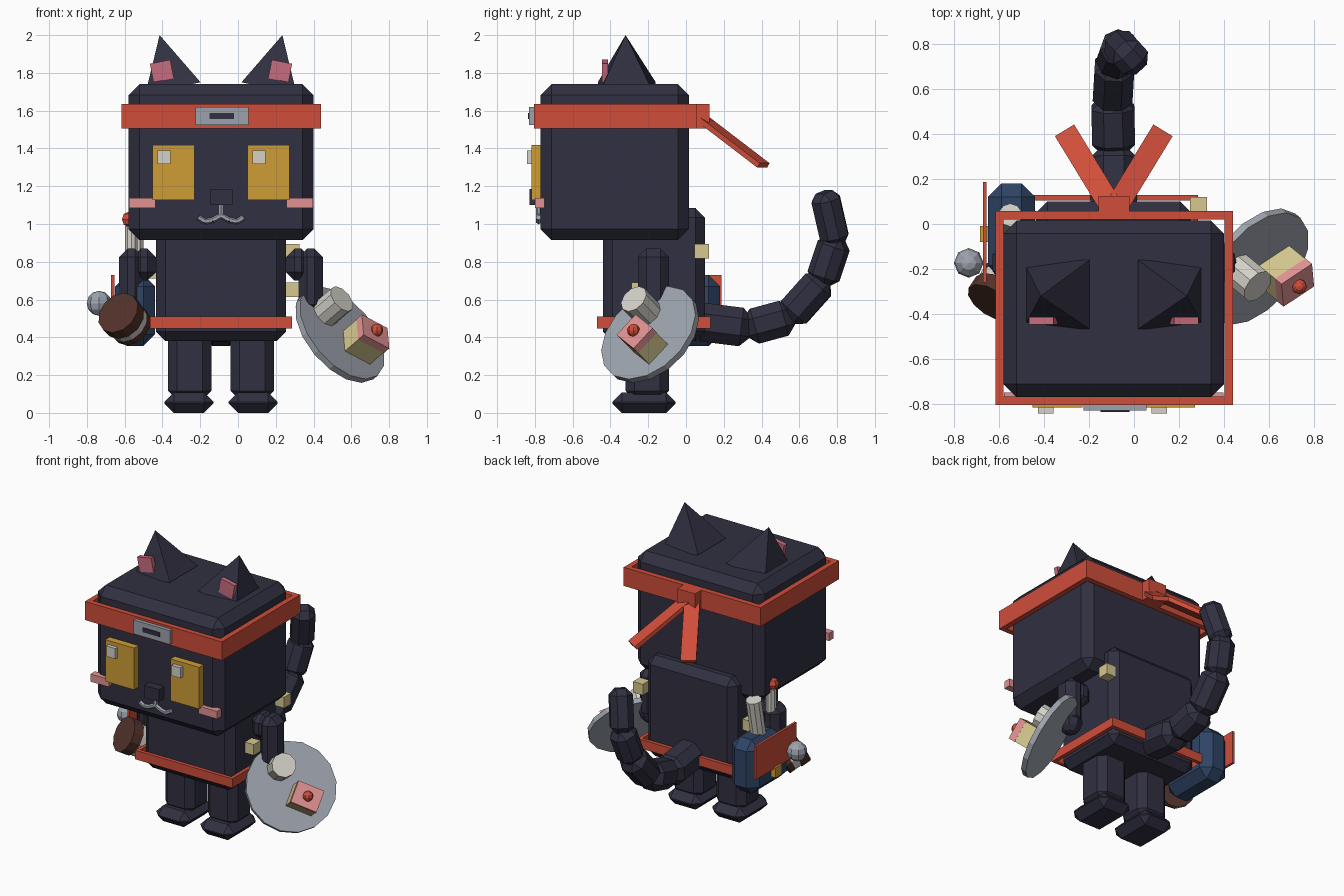
import bpy, bmesh, math
from mathutils import Vector, Matrix

if "Cube" in bpy.data.objects:
    bpy.data.objects.remove(bpy.data.objects["Cube"])

CX = -0.09  # symmetry plane of the figure


def mat(name, r, g, b):
    m = bpy.data.materials.new(name)
    m.diffuse_color = (r, g, b, 1)
    m.use_nodes = True
    m.node_tree.nodes["Principled BSDF"].inputs["Base Color"].default_value = m.diffuse_color
    return m


DARK = mat("dark fur", .030, .029, .052)
RED = mat("red cloth", .63, .075, .042)
GOLD = mat("gold", .62, .34, .036)
ROSE = mat("ear pink", .58, .15, .21)
PINK = mat("light pink", .76, .29, .29)
GREY = mat("steel grey", .34, .37, .42)
WHITE = mat("off white", .66, .64, .58)
CREAM = mat("cream", .68, .58, .28)
BLUE = mat("navy blue", .028, .058, .13)
BROWN = mat("brown", .085, .032, .023)


def finish(name, bm, m):
    bmesh.ops.recalc_face_normals(bm, faces=bm.faces)
    me = bpy.data.meshes.new(name)
    bm.to_mesh(me)
    bm.free()
    me.materials.append(m)
    ob = bpy.data.objects.new(name, me)
    bpy.context.collection.objects.link(ob)
    return ob


def block(name, m, size, matrix, bevel=0):
    bm = bmesh.new()
    bmesh.ops.create_cube(bm, size=1, matrix=Matrix.Diagonal((*size, 1)))
    if bevel:
        bmesh.ops.bevel(bm, geom=bm.edges[:], offset=bevel, segments=1, affect='EDGES')
    bm.transform(matrix)
    return finish(name, bm, m)


def box(name, m, x, y, z, bevel=0):
    """Axis-aligned box from (min, max) ranges."""
    c = Vector([(r[0] + r[1]) / 2 for r in (x, y, z)])
    return block(name, m, [r[1] - r[0] for r in (x, y, z)], Matrix.Translation(c), bevel)


def mirrored(r):
    return (2 * CX - r[1], 2 * CX - r[0])


def pair(name, m, x, y, z, bevel=0):
    box("left_" + name, m, x, y, z, bevel)
    box("right_" + name, m, mirrored(x), y, z, bevel)


def along(a, b):
    """Frame centred between a and b with local z running a to b."""
    a, b = Vector(a), Vector(b)
    return Matrix.Translation((a + b) / 2) @ (b - a).to_track_quat('Z', 'Y').to_matrix().to_4x4()


def rod(name, m, a, b, r1, r2=None, n=10):
    bm = bmesh.new()
    bmesh.ops.create_cone(bm, cap_ends=True, segments=n, radius1=r1,
                          radius2=r1 if r2 is None else r2,
                          depth=(Vector(b) - Vector(a)).length, matrix=along(a, b))
    return finish(name, bm, m)


def ball(name, m, c, r, u=8, v=6):
    bm = bmesh.new()
    bmesh.ops.create_uvsphere(bm, u_segments=u, v_segments=v, radius=r,
                              matrix=Matrix.Translation(c))
    return finish(name, bm, m)


def ring(name, m, x, y, z, t):
    """Square band, hollow in the middle."""
    bm = bmesh.new()
    loops = []
    for d, h in ((0, z[0]), (0, z[1]), (t, z[1]), (t, z[0])):
        pts = [(x[0] + d, y[0] + d), (x[1] - d, y[0] + d), (x[1] - d, y[1] - d), (x[0] + d, y[1] - d)]
        loops.append([bm.verts.new((*p, h)) for p in pts])
    for i in range(4):
        a, b = loops[i], loops[(i + 1) % 4]
        for j in range(4):
            k = (j + 1) % 4
            bm.faces.new((a[j], a[k], b[k], b[j]))
    return finish(name, bm, m)


# Head and body
box("head", DARK, (-.58, .40), (-.77, .015), (.915, 1.74), .058)
box("body", DARK, (-.435, .255), (-.44, .10), (.38, 1.085), .05)
ring("belt", RED, (-.465, .285), (-.47, .13), (.447, .51), .025)

# Legs and feet
pair("leg", DARK, (-.37, -.14), (-.32, -.09), (.07, .44), .047)
pair("foot", DARK, (-.39, -.13), (-.39, -.055), (0, .108), .05)

# Arms: shoulder, arm, hand
for side, s in (("left", -1), ("right", 1)):
    def mx(d):
        return CX + s * d
    box(side + "_shoulder", DARK, sorted((mx(.345), mx(.47))), (-.25, -.095), (.70, .87), .045)
    box(side + "_arm", DARK, sorted((mx(.41), mx(.54))), (-.255, -.09), (.53, .87), .045)
    ball(side + "_hand", DARK, (mx(.475), -.17, .56), .08)

# Ears: leaning pyramids with pink patches
for side, s in (("left", -1), ("right", 1)):
    bm = bmesh.new()
    base = [bm.verts.new((CX + s * d, y, z)) for d, y, z in
            ((.40, -.17, 1.69), (.108, -.16, 1.75), (.108, -.467, 1.75), (.40, -.46, 1.69))]
    tip = bm.verts.new((CX + s * .325, -.32, 2.0))
    bm.faces.new(base)
    for i in range(4):
        bm.faces.new((base[i], base[(i + 1) % 4], tip))
    finish(side + "_ear", bm, DARK)
    block(side + "_inner_ear", ROSE, (.11, .032, .10),
          Matrix.Translation((CX + s * .313, -.43, 1.81)) @ Matrix.Rotation(s * math.radians(11), 4, 'Y'))

# Face
pair("eye", GOLD, (-.452, -.23), (-.817, -.76), (1.126, 1.417))
for side, x in (("left", -.426), ("right", .077)):
    box(side + "_eye_glint", WHITE, (x, x + .069), (-.843, -.81), (1.317, 1.39))
pair("cheek", PINK, (-.578, -.437), (-.80, -.75), (1.084, 1.137))
box("nose", DARK, (-.146, -.03), (-.828, -.76), (1.10, 1.185))
mouth = [(0, 1.10), (0, 1.045), (.045, 1.02), (.085, 1.013), (.12, 1.035)]
for s in (-1, 1):
    for i in range(len(mouth) - 1):
        (xa, za), (xb, zb) = mouth[i], mouth[i + 1]
        rod("mouth_line", GREY, (CX + s * xa, -.78, za), (CX + s * xb, -.78, zb), .015, n=6)

# Headband with plate, knot and two tails
ring("headband", RED, (-.617, .44), (-.805, .058), (1.505, 1.635), .037)
box("headband_plate", GREY, (-.225, .055), (-.83, -.80), (1.523, 1.62))
box("plate_slot", DARK, (-.15, -.02), (-.836, -.825), (1.557, 1.587))
box("headband_knot", RED, (-.158, -.02), (.05, .125), (1.505, 1.635))
for s in (-1, 1):
    a, b = Vector((CX + s * .02, .09, 1.555)), Vector((CX + s * .215, .41, 1.31))
    d = (b - a).normalized()
    w = d.cross(Vector((0, 0, 1))).normalized()
    R = Matrix((w, d.cross(w), d)).transposed().to_4x4()
    block("headband_tail", RED, (.10, .028, (b - a).length), Matrix.Translation((a + b) / 2) @ R)

# Tail: chain of chamfered segments
path = [(-.09, .05, .485), (-.09, .33, .45), (-.095, .55, .51), (-.085, .72, .70),
        (-.06, .79, .91), (-.01, .735, 1.15)]
for i in range(5):
    a, b = Vector(path[i]), Vector(path[i + 1])
    w = .205 - .014 * i
    ext = (b - a).normalized() * (.02 if i < 4 else 0)
    block("tail_segment", DARK, (w, w, (b - a).length + .04), along(a - ext, b + ext), w * .28)

# Cream cubes on the body
for x, y, z in ((.287, .083, .855), (.285, -.25, .652), (-.465, -.04, .75)):
    box("cream_cube", CREAM, (x - .038, x + .038), (y - .038, y + .038), (z - .038, z + .038))

# Side bag with flap, button and contents
box("bag", BLUE, (-.65, -.44), (-.245, .18), (.355, .73), .06)
box("bag_flap", RED, (-.672, -.655), (-.26, .187), (.50, .73))
box("bag_button", GOLD, (-.685, -.65), (-.08, -.01), (.44, .51))
rod("paper_roll", WHITE, (-.55, -.03, .62), (-.55, .04, .97), .052)
rod("candle", WHITE, (-.565, -.13, .62), (-.565, -.13, .99), .035)
ball("candle_tip", RED, (-.58, -.13, 1.025), .04, 6, 4)

# Banded brown roll held in the left hand, with a round knob
a = Vector((-.48, -.73, .48)).normalized()
end = Vector((-.635, -.35, .53))
for name, m, d0, d1, r in (("roll_front", BROWN, 0, .07, .12), ("roll_band", WHITE, .07, .115, .112),
                           ("roll_back", BROWN, .115, .155, .112)):
    rod(name, m, end - a * d1, end - a * d0, r, n=12)
ball("roll_knob", GREY, (-.735, -.173, .58), .066)

# Tilted plate in the right hand with a roll and a cake
n = Vector((.64, -.53, .55)).normalized()
c = Vector((.54, -.19, .415))
rod("plate", GREY, c - n * .018, c + n * .018, .295, n=16)
p = Vector((.505, -.24, .565))
rod("plate_roll", WHITE, p - n * .07, p + n * .07, .08)
u = Vector((.15, .1, -.08))
u = (u - n * u.dot(n)).normalized()
R = Matrix((u, n.cross(u), n)).transposed().to_4x4()
top = Vector((.735, -.278, .437))
block("cake", CREAM, (.175, .145, .12), Matrix.Translation(top - n * .115) @ R)
block("cake_icing", PINK, (.178, .148, .045), Matrix.Translation(top - n * .033) @ R)
ball("cherry", RED, top, .034)
